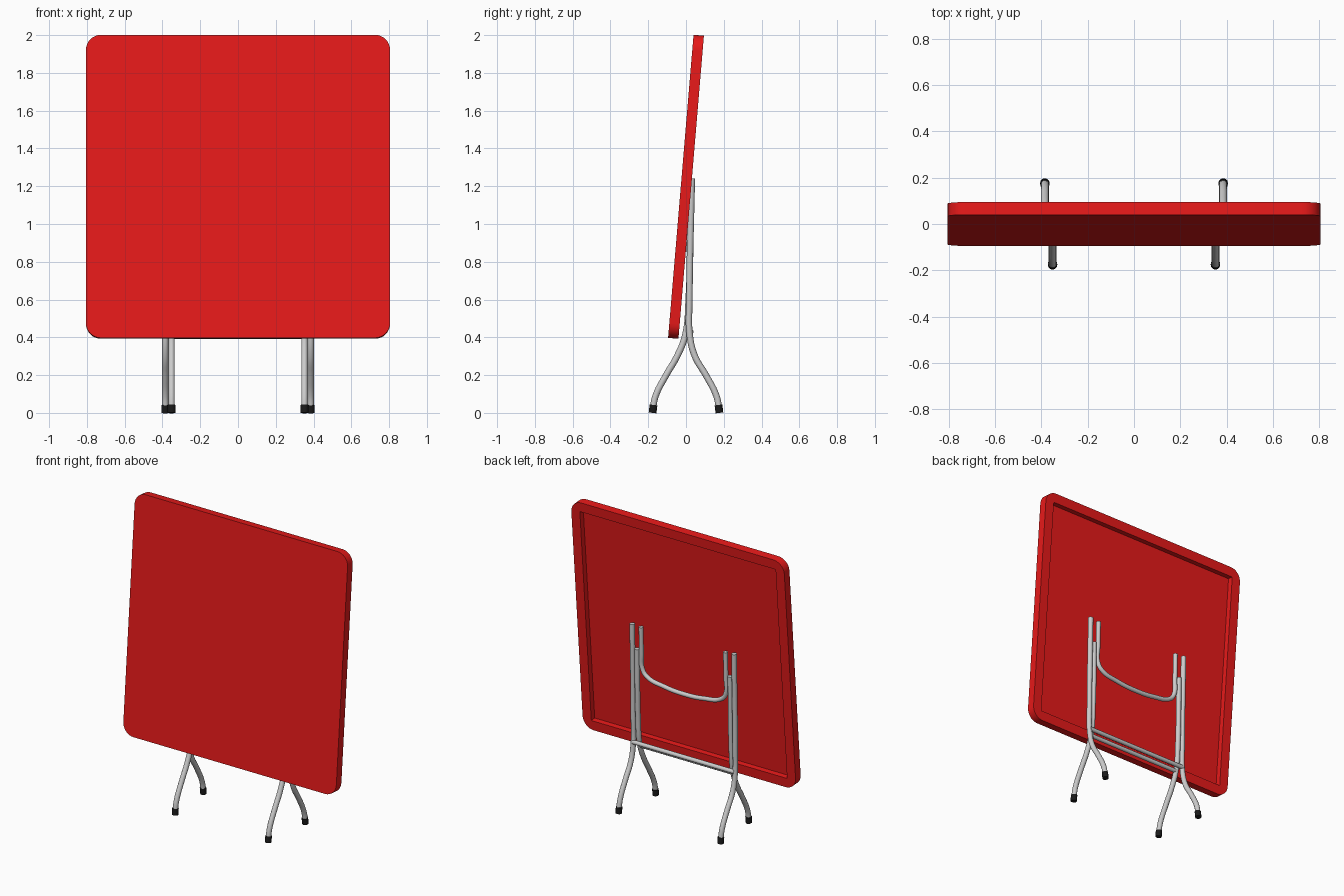
import bpy, bmesh, math
from mathutils import Matrix

if "Cube" in bpy.data.objects:
    bpy.data.objects.remove(bpy.data.objects["Cube"])


def material(name, rgb):
    m = bpy.data.materials.new(name)
    m.diffuse_color = (*rgb, 1)
    m.use_nodes = True
    m.node_tree.nodes["Principled BSDF"].inputs["Base Color"].default_value = m.diffuse_color
    return m


RED = material("red_plastic", (0.8, 0.01, 0.01))
BLACK = material("black_rubber", (0.01, 0.01, 0.01))
TUBE_R = 0.017


def smooth(ob, angle=35):
    bpy.ops.object.select_all(action='DESELECT')
    ob.select_set(True)
    bpy.context.view_layer.objects.active = ob
    bpy.ops.object.shade_smooth_by_angle(angle=math.radians(angle))


def box(name, size):
    bm = bmesh.new()
    bmesh.ops.create_cube(bm, size=1, matrix=Matrix.Diagonal((*size, 1)))
    me = bpy.data.meshes.new(name)
    bm.to_mesh(me)
    bm.free()
    ob = bpy.data.objects.new(name, me)
    bpy.context.collection.objects.link(ob)
    return ob


def tube(name, points, radius=TUBE_R, mat=None, straight=False):
    """Round tube swept along a few path points."""
    cu = bpy.data.curves.new(name, 'CURVE')
    cu.dimensions = '3D'
    cu.bevel_depth = radius
    cu.bevel_resolution = 4
    cu.resolution_u = 6
    cu.use_fill_caps = True
    sp = cu.splines.new('BEZIER')
    sp.bezier_points.add(len(points) - 1)
    for bp, p in zip(sp.bezier_points, points):
        bp.co = p
        bp.handle_left_type = bp.handle_right_type = 'VECTOR' if straight else 'AUTO'
    ob = bpy.data.objects.new(name, cu)
    bpy.context.collection.objects.link(ob)
    bpy.ops.object.select_all(action='DESELECT')
    ob.select_set(True)
    bpy.context.view_layer.objects.active = ob
    bpy.ops.object.convert(target='MESH')
    ob = bpy.context.view_layer.objects.active
    if mat:
        ob.data.materials.append(mat)
    smooth(ob)
    return ob


# Tilted table top: rounded slab with a square recess behind a rim
SIZE, THICK, RIM, DEPTH = 1.61, 0.055, 0.065, 0.037
top = box("table_top", (SIZE, THICK, SIZE))
bm = bmesh.new()
bm.from_mesh(top.data)
corners = [e for e in bm.edges if abs(e.verts[0].co.y - e.verts[1].co.y) > 0.01]
bmesh.ops.bevel(bm, geom=corners, offset=0.08, segments=8, profile=0.5, affect='EDGES')
bm.to_mesh(top.data)
bm.free()
cutter = box("recess_cutter", (SIZE - 2 * RIM, 0.2, SIZE - 2 * RIM))
cutter.hide_render = True
cutter.data.transform(Matrix.Translation((0, THICK / 2 - DEPTH + 0.1, 0)))
mod = top.modifiers.new("recess", 'BOOLEAN')
mod.operation = 'DIFFERENCE'
mod.solver = 'EXACT'
mod.object = cutter
bpy.context.view_layer.update()
bpy.context.view_layer.objects.active = top
bpy.ops.object.modifier_apply(modifier=mod.name)
bpy.data.objects.remove(cutter)
top.data.materials.append(RED)
top.data.transform(Matrix.Translation((0, 0, 1.197)) @ Matrix.Rotation(math.radians(-4.8), 4, 'X'))
smooth(top)

# Splayed legs with rubber feet, as (y, z) profiles
back_path = [(0.176, 0.02), (0.161, 0.09), (0.105, 0.2), (0.047, 0.3),
             (0.02, 0.41), (0.018, 0.6), (0.031, 1.24)]
front_path = [(-0.176, 0.02), (-0.161, 0.09), (-0.105, 0.2), (-0.047, 0.3),
              (-0.004, 0.41), (0.014, 0.6), (0.024, 1.075)]
for side, s in (("left", -1), ("right", 1)):
    for kind, x, path, d in (("back", 0.385, back_path, 1), ("front", 0.352, front_path, -1)):
        tube(f"{kind}_leg_{side}", [(s * x, y, z) for y, z in path])
        tube(f"{kind}_foot_{side}", [(s * x, d * 0.177, 0), (s * x, d * 0.172, 0.042)],
             0.0205, BLACK, True)

# Cross bars joining each leg pair
tube("back_cross_bar", [(-0.385, 0.026, 0.43), (0.385, 0.026, 0.43)], 0.014, None, True)
tube("front_cross_bar", [(-0.352, -0.004, 0.405), (0.352, -0.004, 0.405)], 0.014, None, True)

# U-shaped brace hanging behind the top
half = [(0.319, 0.03, 1.235), (0.319, 0.024, 1.05), (0.317, 0.02, 0.95),
        (0.285, 0.019, 0.902), (0.15, 0.018, 0.866)]
tube("u_brace", half + [(0, 0.018, 0.855)] + [(-x, y, z) for x, y, z in reversed(half)], 0.015)
